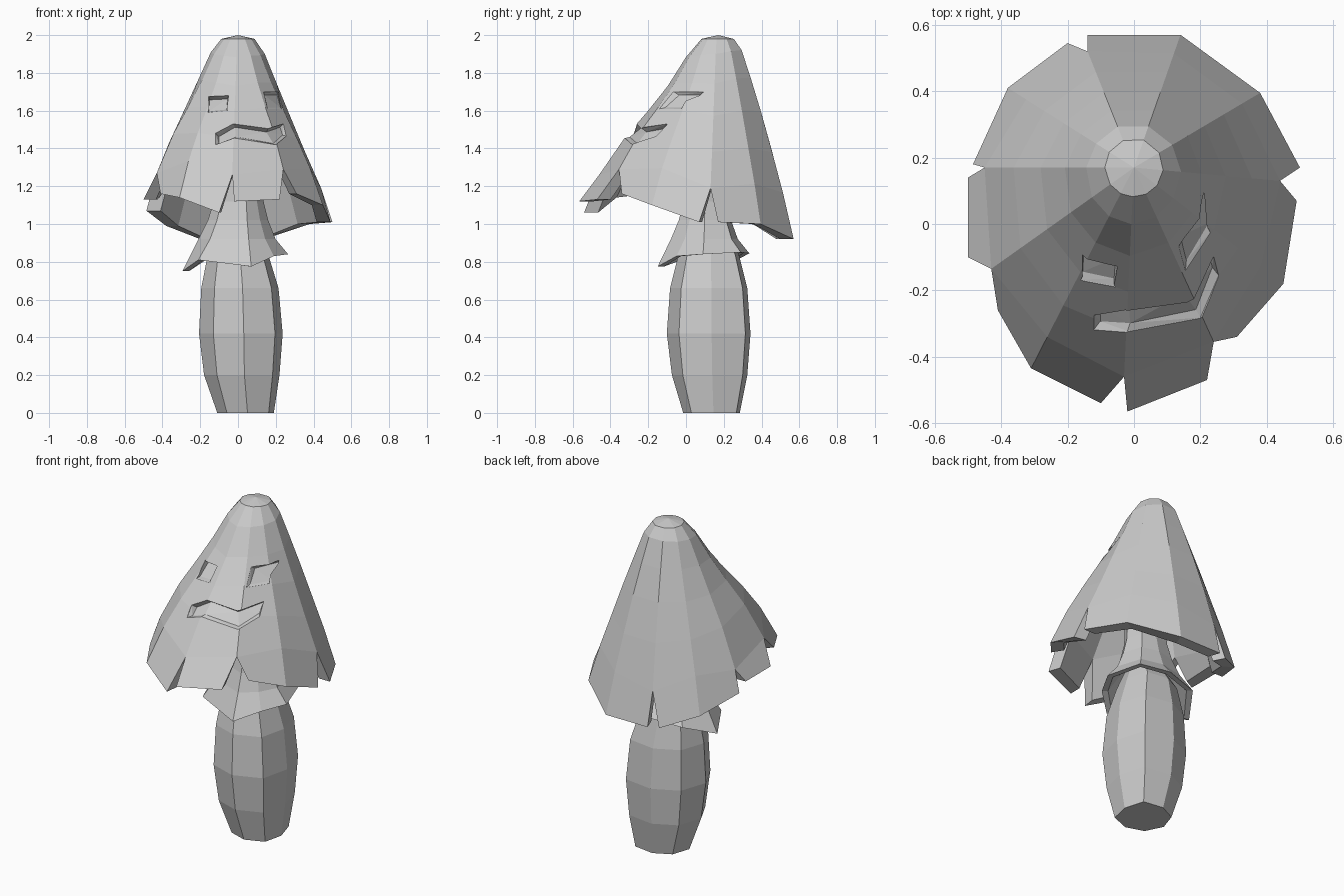
import bpy, bmesh, math
from mathutils import Vector
from mathutils.bvhtree import BVHTree

cube = bpy.data.objects.get("Cube")
if cube:
    bpy.data.objects.remove(cube, do_unlink=True)

clay = bpy.data.materials.new("pale grey")
clay.use_nodes = True
clay.diffuse_color = (0.6, 0.6, 0.6, 1)
clay.node_tree.nodes["Principled BSDF"].inputs["Base Color"].default_value = (0.6, 0.6, 0.6, 1)


def finish(bm, name):
    bmesh.ops.recalc_face_normals(bm, faces=bm.faces)
    mesh = bpy.data.meshes.new(name)
    bm.to_mesh(mesh)
    obj = bpy.data.objects.new(name, mesh)
    bpy.context.collection.objects.link(obj)
    mesh.materials.append(clay)
    return obj


def bridge(bm, a, b):
    n = len(a)
    for i in range(n):
        j = (i + 1) % n
        bm.faces.new((a[i], a[j], b[j], b[i]))


def line_inside(bm, cx, cy, thickness, drop):
    """Add an inner wall, offset level towards the axis, and close the open edges."""
    rim = [e for e in bm.edges if e.is_boundary]
    outer = list(bm.faces)
    inner = {}
    for v in list(bm.verts):
        x, y, z = v.co.x - cx, v.co.y - cy, v.co.z
        r = math.hypot(x, y) + 1e-6
        s = max(1 - thickness / r, .6)
        inner[v] = bm.verts.new((cx + x * s, cy + y * s, z - drop * max(0, 1 - r / .2)))
    for f in outer:
        bm.faces.new([inner[v] for v in reversed(f.verts)])
    for e in rim:
        a, b = e.verts
        bm.faces.new((a, b, inner[b], inner[a]))


# Stem: uneven eight-sided bulging column, rings as (x, y, z, radius)
bm = bmesh.new()
rings = []
swell = [1, 1.16, 1, 1, 1, 1, 1, 1.08]
for x, y, z, r in [(.04, .135, 0, .15), (.02, .125, .2, .2), (.015, .12, .42, .222),
                   (.01, .12, .66, .205), (0, .12, .84, .16), (.02, .12, .95, .1)]:
    ring = []
    for i, k in enumerate(swell):
        a = math.tau * i / 8 + .07
        ring.append(bm.verts.new((x + k * r * math.cos(a), y + k * r * math.sin(a), z)))
    rings.append(ring)
for a, b in zip(rings, rings[1:]):
    bridge(bm, a, b)
bm.faces.new(rings[0])
bm.faces.new(rings[-1])
finish(bm, "stem")

# Skirt: ragged flared collar around the stem, its neck rising into the cap
bm = bmesh.new()
hem = [(.265, .09, .84), (.2, .29, .85), (.02, .335, .845), (-.18, .29, .82),
       (-.295, .12, .75), (-.21, -.04, .81), (.07, -.15, .775), (.19, -.05, .83)]
rings = []
for f, z in [(.45, 1.4), (.47, 1.12), (.57, 1.02), (.73, .92)]:
    rings.append([bm.verts.new((.02 + (x - .02) * f, .11 + (y - .11) * f, z)) for x, y, _ in hem])
rings.append([bm.verts.new(p) for p in hem])
for a, b in zip(rings, rings[1:]):
    bridge(bm, a, b)
line_inside(bm, .02, .11, .035, 0)
finish(bm, "skirt")

# Cap: columns fall from the crown to a ragged rim.
# A column is one rim point, or a notch given as (lobe end, lobe start, notch top).
columns = [
    [(.49, .07, 1.01), (.5, .17, 1.01), (.44, .13, 1.19)],
    [(.38, .395, 1)],
    [(.14, .57, .92)],
    [(-.14, .57, .92), (-.2, .545, .92), (-.14, .52, 1.12)],
    [(-.38, .41, .99)],
    [(-.485, .18, 1.07), (-.5, .14, 1.13), (-.45, .17, 1.2)],
    [(-.5, -.1, 1.13), (-.41, -.26, 1.16), (-.43, -.135, 1.27)],
    [(-.31, -.435, 1.14)],
    [(-.1, -.54, 1.06), (-.02, -.565, 1.12), (-.03, -.46, 1.26)],
    [(.22, -.47, 1.13), (.31, -.34, 1.16), (.24, -.355, 1.29)],
    [(.45, -.18, 1.1)],
]
levels = [(0, 0), (.13, .08), (.28, .24), (.45, .42), (.64, .62), (.82, .8)]
crown = Vector((0, .17, 1.98))
bm = bmesh.new()
strips, left, right = [], [], []
for col in columns:
    notched = len(col) == 3
    rim = Vector(col[0])
    if notched:
        # the slope above a notch runs on through its top to rim height
        reach = crown + (Vector(col[2]) - crown) / .87
        rim = Vector((reach.x, reach.y, (col[0][2] + col[1][2]) / 2))
    out = Vector((rim.x, rim.y - crown.y, 0)).normalized()
    start = crown + out * .088
    back, front = max(0, out.y), max(0, -out.y)
    strip = []
    for f, d in levels:
        p = start.lerp(rim, f)
        d += .04 * front * math.sin(f * math.tau) - .065 * back * math.sin(f * math.pi)
        p.z = start.z + (rim.z - start.z) * max(d, 0)
        strip.append(p)
    if notched:
        strip[-1] = Vector(col[2])
    strips.append([bm.verts.new(p) for p in strip])
    left.append(bm.verts.new(col[0]))
    right.append(bm.verts.new(col[1]) if notched else left[-1])
tip = bm.verts.new((0, .17, 2))
for i, a in enumerate(strips):
    j = (i + 1) % len(strips)
    b = strips[j]
    bm.faces.new((tip, a[0], b[0]))
    for k in range(len(levels) - 1):
        bm.faces.new((a[k], a[k + 1], b[k + 1], b[k]))
    bm.faces.new((a[-1], right[i], left[j], b[-1]))
bmesh.ops.recalc_face_normals(bm, faces=bm.faces)
surface = BVHTree.FromBMesh(bm)
line_inside(bm, 0, .17, .075, .08)
cap = finish(bm, "cap")


# Face: tapered recesses cut into the cap from top and bottom outlines (x, z)
def carve(upper, lower, depth):
    bm = bmesh.new()
    grid = []
    middle = (upper[0][0] + upper[-1][0] + lower[0][0] + lower[-1][0]) / 4

    def point(x, z, push, sink=0.0, narrow=1.0):
        hit = surface.ray_cast(Vector((x, -2, z)), Vector((0, 1, 0)))[0]
        return bm.verts.new((middle + (x - middle) * narrow, hit.y + push, z - sink))

    for top, low in zip(upper, lower):
        grid.append([point(*top, -.15), point(*top, .002), point(*top, depth, .018, .9),
                     point(*low, depth, -.006, .9), point(*low, .002), point(*low, -.15)])
    for a, b in zip(grid, grid[1:]):
        bridge(bm, a, b)
    bm.faces.new(grid[0])
    bm.faces.new(grid[-1])
    bmesh.ops.triangulate(bm, faces=bm.faces)
    cutter = finish(bm, "face_cutter")
    cutter.hide_render = True
    cut = cap.modifiers.new("Recess", "BOOLEAN")
    cut.object, cut.operation, cut.solver = cutter, "DIFFERENCE", "EXACT"
    bpy.context.view_layer.objects.active = cap
    bpy.ops.object.modifier_apply(modifier=cut.name)
    bpy.data.objects.remove(cutter, do_unlink=True)


carve([(-.155, 1.675), (-.05, 1.68)], [(-.16, 1.59), (-.055, 1.6)], .026)
carve([(.135, 1.7), (.21, 1.7)], [(.155, 1.61), (.23, 1.61)], .03)
carve([(-.12, 1.48), (-.025, 1.53), (.16, 1.505), (.24, 1.53)],
      [(-.12, 1.42), (-.02, 1.455), (.2, 1.42), (.255, 1.465)], .026)
